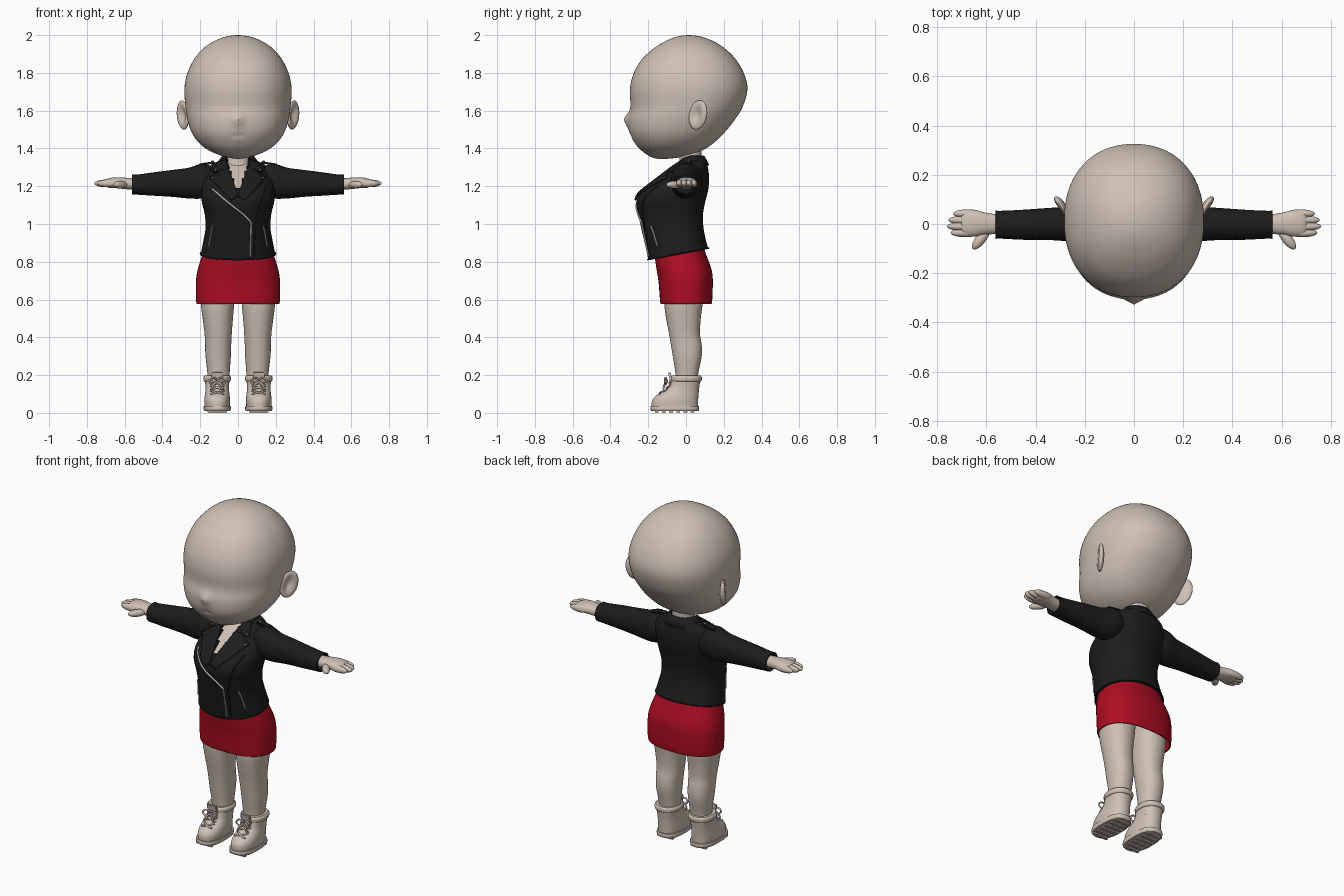
import bpy, bmesh, math
from mathutils import Vector, Matrix, Euler
from mathutils.bvhtree import BVHTree

if "Cube" in bpy.data.objects:
    bpy.data.objects.remove(bpy.data.objects["Cube"])


def material(name, rgb):
    m = bpy.data.materials.new(name)
    m.diffuse_color = (*rgb, 1)
    m.use_nodes = True
    m.node_tree.nodes["Principled BSDF"].inputs["Base Color"].default_value = m.diffuse_color
    return m


SKIN = material("warm beige", (0.62, 0.53, 0.46))
BLACK = material("black leather", (0.012, 0.012, 0.013))
RED = material("deep red", (0.42, 0.004, 0.016))
METAL = material("silver", (0.55, 0.55, 0.55))


def finish(name, bm, mat, mirror=False, solid=0.0, offset=-1, angle=45):
    me = bpy.data.meshes.new(name)
    bm.to_mesh(me)
    bm.free()
    me.materials.append(mat)
    me.shade_smooth()
    me.set_sharp_from_angle(angle=math.radians(angle))
    ob = bpy.data.objects.new(name, me)
    bpy.context.collection.objects.link(ob)
    if solid:
        s = ob.modifiers.new("thickness", "SOLIDIFY")
        s.thickness, s.offset = solid, offset
    if mirror:
        ob.modifiers.new("mirror", "MIRROR")
    return ob


def smooth_rows(secs, k):
    """Catmull-Rom interpolation between sections."""
    secs = [tuple(s) + (0,) * (6 - len(s)) for s in secs]
    out = []
    for i in range(len(secs) - 1):
        a, b, c, d = (secs[max(i - 1, 0)], secs[i], secs[i + 1], secs[min(i + 2, len(secs) - 1)])
        for j in range(k):
            t = j / k
            out.append([0.5 * (2 * q + (r - p) * t + (2 * p - 5 * q + 4 * r - s) * t * t
                               + (3 * q - p - 3 * r + s) * t ** 3) for p, q, r, s in zip(a, b, c, d)])
    return out + [list(secs[-1])]


def loft(name, secs, mat, n=48, k=4, e=2.2, along_x=False, caps=True, shape=None, drop=None, **kw):
    """Sections: (height, centre, half width, low depth, high depth, tilt), rising."""
    bm = bmesh.new()
    rings = []
    for h, c, r, lo, hi, tilt in smooth_rows(secs, k):
        ring = []
        for i in range(n):
            a = 2 * math.pi * i / n
            ca, sa = math.cos(a), math.sin(a)
            x = c + r * math.copysign(abs(ca) ** (2 / e), ca)
            y = (lo + hi) / 2 + (hi - lo) / 2 * math.copysign(abs(sa) ** (2 / e), sa)
            p = Vector((h, x, y)) if along_x else Vector((x, y, h + tilt * y))
            ring.append(bm.verts.new(shape(p) if shape else p))
        rings.append(ring)
    for a, b in zip(rings, rings[1:]):
        for i in range(n):
            j = (i + 1) % n
            bm.faces.new((a[i], a[j], b[j], b[i]))
    if caps:
        bm.faces.new(rings[0][::-1])
        bm.faces.new(rings[-1])
    tree = BVHTree.FromBMesh(bm)
    if drop:
        bmesh.ops.delete(bm, geom=[f for f in bm.faces if drop(f.calc_center_median())], context="FACES")
    finish(name, bm, mat, **kw)
    return tree


def ball(name, loc, size, mat, rot=(0, 0, 0), shape=None, mirror=True):
    bm = bmesh.new()
    bmesh.ops.create_uvsphere(bm, u_segments=28, v_segments=18, radius=1)
    for v in bm.verts:
        if shape:
            v.co = shape(v.co)
    bm.transform(Matrix.LocRotScale(Vector(loc), Euler(rot), Vector(size)))
    finish(name, bm, mat, mirror, angle=80)


def box(name, loc, size, mat, rot=(0, 0, 0)):
    bm = bmesh.new()
    bmesh.ops.create_cube(bm, size=1)
    bm.transform(Matrix.LocRotScale(Vector(loc), Euler(rot), Vector(size)))
    bmesh.ops.bevel(bm, geom=bm.edges[:], offset=0.003, segments=2, affect="EDGES")
    finish(name, bm, mat, True)


def on_front(tree, x, z, off):
    hit = tree.ray_cast(Vector((x, -2, z)), Vector((0, 1, 0)))[0]
    if hit is None:
        hit = tree.find_nearest(Vector((x, -0.1, z)))[0]
    return Vector((x, hit.y - off, z))


def patch(name, tree, quad, off, mat, mirror=True, g=12):
    """Four-cornered plate laid onto the front of a surface."""
    a, b, c, d = [Vector(q) for q in quad]
    bm = bmesh.new()
    vs = [[bm.verts.new(on_front(tree, *a.lerp(b, i / g).lerp(d.lerp(c, i / g), j / g), off))
           for i in range(g + 1)] for j in range(g + 1)]
    for j in range(g):
        for i in range(g):
            bm.faces.new((vs[j][i], vs[j][i + 1], vs[j + 1][i + 1], vs[j + 1][i]))
    finish(name, bm, mat, mirror, solid=0.009, offset=0)


def tubes(name, lines, radius, mat):
    cu = bpy.data.curves.new(name, "CURVE")
    cu.dimensions, cu.bevel_depth, cu.bevel_resolution, cu.use_fill_caps = "3D", radius, 2, True
    for pts in lines:
        sp = cu.splines.new("POLY")
        sp.points.add(len(pts) - 1)
        for p, q in zip(sp.points, pts):
            p.co = (*q, 1)
    cu.materials.append(mat)
    bpy.context.collection.objects.link(bpy.data.objects.new(name, cu))


def laid(tree, pts, off, k=8):
    pts = [Vector(p) for p in pts]
    flat = [a.lerp(b, i / k) for a, b in zip(pts, pts[1:]) for i in range(k)] + [pts[-1]]
    return [on_front(tree, p.x, p.y, off) for p in flat]


# Head with small nose and mouth crease
def face(p):
    if p.y < 0:
        p.y -= 0.022 * math.exp(-(p.x / 0.026) ** 2 - ((p.z - 1.553) / 0.034) ** 2)
        p.y += 0.007 * math.exp(-(p.x / 0.03) ** 4 - ((p.z - 1.467) / 0.009) ** 2)
    return p


loft("head", [(1.345, 0, 0.01, -0.15, -0.10), (1.355, 0, 0.065, -0.185, -0.02), (1.38, 0, 0.135, -0.225, 0.065),
              (1.42, 0, 0.197, -0.265, 0.135), (1.48, 0, 0.243, -0.298, 0.20), (1.55, 0, 0.267, -0.306, 0.257),
              (1.62, 0, 0.278, -0.294, 0.30), (1.71, 0, 0.284, -0.297, 0.325), (1.79, 0, 0.271, -0.28, 0.31),
              (1.87, 0, 0.234, -0.235, 0.265), (1.93, 0, 0.183, -0.17, 0.205), (1.97, 0, 0.123, -0.105, 0.14),
              (1.993, 0, 0.06, -0.045, 0.075), (2.0, 0, 0.004, 0.01, 0.02)], SKIN, n=96, k=6, shape=face)


# Ears with a hollow on the outer side
def ear_hollow(p):
    if p.x > 0:
        p.x -= 1.4 * math.exp(-((p.y + 0.1) / 0.5) ** 2 - (p.z / 0.6) ** 2)
    return p


ball("ear", (0.292, 0.063, 1.577), (0.021, 0.054, 0.079), SKIN,
     (math.radians(-15), 0, math.radians(-30)), ear_hollow)

# Neck, and chest seen in the open collar
torso = [(0.848, 0, 0.197, -0.20, 0.118, 0.19), (0.90, 0, 0.187, -0.212, 0.105, 0.14),
         (0.98, 0, 0.172, -0.235, 0.092, 0.05), (1.05, 0, 0.176, -0.252, 0.09, 0), (1.11, 0, 0.19, -0.262, 0.10, 0),
         (1.16, 0, 0.195, -0.245, 0.113, 0), (1.20, 0, 0.192, -0.20, 0.12, 0), (1.25, 0, 0.185, -0.135, 0.122, 0),
         (1.30, 0, 0.16, -0.072, 0.116, 0), (1.328, 0, 0.115, -0.035, 0.108, 0), (1.345, 0, 0.075, -0.02, 0.095, 0)]
loft("chest", [(h - 0.006, c, r - 0.012, lo + 0.012, hi - 0.012, t) for h, c, r, lo, hi, t in torso[3:]], SKIN)
loft("neck", [(1.22, 0, 0.075, -0.07, 0.08), (1.30, 0, 0.066, -0.042, 0.08), (1.35, 0, 0.062, -0.035, 0.08),
              (1.43, 0, 0.066, -0.04, 0.085)], SKIN)

# Jacket body with a V opening
jacket = loft("jacket_body", torso, BLACK, n=72, k=5, caps=False, solid=0.009,
              drop=lambda c: c.y < 0.02 and abs(c.x) < (c.z - 1.16) * 0.36)
loft("sleeve", [(0.14, 0.005, 0.075, 1.15, 1.305), (0.19, 0.003, 0.082, 1.135, 1.32), (0.26, 0, 0.071, 1.135, 1.298),
                (0.35, 0, 0.065, 1.144, 1.286), (0.45, -0.003, 0.061, 1.15, 1.273), (0.53, -0.003, 0.057, 1.155, 1.262),
                (0.562, -0.003, 0.057, 1.156, 1.262)], BLACK, n=40, along_x=True, caps=False, solid=0.008, mirror=True)

# Lapels, collar and shoulder straps
patch("lapel", jacket, [(0.055, 1.31), (0.15, 1.245), (0.035, 1.125), (-0.002, 1.15)], 0.010, BLACK)
patch("collar_tip", jacket, [(0.062, 1.338), (0.105, 1.325), (0.135, 1.275), (0.055, 1.29)], 0.010, BLACK)
bm = bmesh.new()
profile = [(0.066, 1.315), (0.068, 1.345), (0.073, 1.36), (0.082, 1.358), (0.097, 1.338), (0.112, 1.312)]
rows = []
for i in range(41):
    a = math.radians(-38 + 256 * i / 40)
    dip = 0.02 * max(0, -math.sin(a))
    rows.append([bm.verts.new((r * math.cos(a), 0.025 + 0.85 * r * math.sin(a), z - dip)) for r, z in profile])
for a, b in zip(rows, rows[1:]):
    for j in range(len(profile) - 1):
        bm.faces.new((a[j], b[j], b[j + 1], a[j + 1]))
finish("collar", bm, BLACK, solid=0.006, offset=0)
box("shoulder_strap", (0.165, 0.015, 1.32), (0.085, 0.04, 0.012), BLACK, (0, 0.15, 0))
ball("strap_stud", (0.135, 0.015, 1.332), (0.007, 0.007, 0.004), METAL)

# Zips and studs
tubes("main_zip", [laid(jacket, [(-0.135, 1.185), (-0.06, 1.12), (0.03, 1.05), (0.068, 1.01), (0.066, 0.83)], 0.003)],
      0.005, METAL)
tubes("front_flap_edge", [laid(jacket, [(0.15, 1.20), (0.11, 1.08), (0.09, 1.0), (0.085, 0.83)], 0.001)], 0.004, BLACK)
tubes("pocket_zip", [laid(jacket, [(s * 0.135, 0.99), (s * 0.155, 0.885)], 0.002) for s in (1, -1)], 0.0045, METAL)
for x, z in ((0.135, 1.245), (0.118, 1.285)):
    ball("lapel_stud", on_front(jacket, x, z, 0.016), (0.005, 0.004, 0.005), METAL)
hem = [(0.199 * math.cos(a), -0.041 + 0.161 * math.sin(a)) for a in [i * math.pi / 32 for i in range(65)]]
tubes("hem_seam", [[(x, y, 0.85 + 0.19 * y) for x, y in hem]], 0.004, BLACK)

# Hands: palm, fingers and thumb
loft("palm", [(0.52, 0, 0.036, 1.18, 1.242), (0.57, 0, 0.041, 1.182, 1.243), (0.61, 0.002, 0.046, 1.186, 1.246),
              (0.65, 0.003, 0.054, 1.19, 1.247), (0.685, 0.003, 0.052, 1.192, 1.242), (0.70, 0.003, 0.044, 1.2, 1.235)],
     SKIN, n=32, along_x=True, mirror=True)
for i, tip in enumerate((0.745, 0.76, 0.755, 0.735)):
    ball("finger", (tip - 0.06, -0.036 + 0.026 * i, 1.215), (0.06, 0.0175, 0.02), SKIN)
ball("thumb", (0.622, -0.06, 1.208), (0.053, 0.021, 0.02), SKIN, (0, 0, math.radians(-52)))

# Skirt
loft("skirt", [(0.577, 0, 0.219, -0.135, 0.136), (0.60, 0, 0.222, -0.138, 0.139), (0.70, 0, 0.222, -0.146, 0.142),
               (0.76, 0, 0.213, -0.156, 0.135), (0.84, 0, 0.188, -0.166, 0.106), (0.90, 0, 0.165, -0.16, 0.085)],
     RED, n=64, e=2.4, caps=False, solid=0.008)

# Legs
loft("leg", [(0.12, 0.105, 0.055, -0.055, 0.06), (0.20, 0.103, 0.058, -0.055, 0.064), (0.30, 0.105, 0.067, -0.07, 0.083),
             (0.36, 0.105, 0.069, -0.08, 0.083), (0.42, 0.105, 0.072, -0.09, 0.074), (0.50, 0.107, 0.08, -0.105, 0.078),
             (0.58, 0.108, 0.088, -0.115, 0.088), (0.72, 0.105, 0.09, -0.115, 0.095), (0.84, 0.09, 0.08, -0.11, 0.08)],
     SKIN, n=40, mirror=True)

# Boots: treaded sole, upper, padded cuff, tongue
loft("boot_sole", [(0.01, 0.11, 0.068, -0.183, 0.065), (0.02, 0.11, 0.072, -0.189, 0.07),
                   (0.036, 0.11, 0.071, -0.188, 0.069)], SKIN, e=2.6, mirror=True)
for i in range(6):
    box("tread_bar", (0.11, -0.155 + 0.038 * i, 0.008), (0.105, 0.02, 0.016), SKIN)
boot = loft("boot_upper", [(0.03, 0.11, 0.066, -0.182, 0.063), (0.065, 0.11, 0.068, -0.18, 0.064),
                           (0.09, 0.11, 0.066, -0.16, 0.066), (0.115, 0.11, 0.063, -0.12, 0.068),
                           (0.14, 0.11, 0.062, -0.092, 0.071), (0.19, 0.11, 0.067, -0.073, 0.078)],
            SKIN, e=2.3, caps=False, solid=0.008, mirror=True)
loft("boot_cuff", [(0.165, 0.11, 0.066, -0.076, 0.078), (0.172, 0.11, 0.072, -0.08, 0.083),
                   (0.188, 0.11, 0.073, -0.08, 0.084), (0.197, 0.11, 0.066, -0.074, 0.078)],
     SKIN, mirror=True)
box("boot_tongue", (0.11, -0.082, 0.185), (0.06, 0.014, 0.06), SKIN, (0.2, 0, 0))

# Laces with a bow on each boot
laces = []
for s in (1, -1):
    def pt(x, y, z):
        return Vector((s * x, y, z))
    rungs = [laid(boot, [(0.11 + a * 0.035, z), (0.11 - a * 0.035, z + 0.018)], 0.005)
             for z in (0.10, 0.125, 0.15) for a in (1, -1)]
    laces += [[pt(*p) for p in r] for r in rungs]
    for a in (1, -1):
        laces.append([pt(0.11 + a * 0.042 * math.sin(t) ** 2, -0.1 - 0.012 * math.sin(t),
                         0.168 + 0.018 * math.sin(2 * t)) for t in [i * math.pi / 16 for i in range(17)]])
        laces.append([pt(0.11, -0.1, 0.168), pt(0.11 + a * 0.02, -0.115, 0.15), pt(0.11 + a * 0.032, -0.12, 0.125)])
tubes("laces", laces, 0.005, SKIN)
